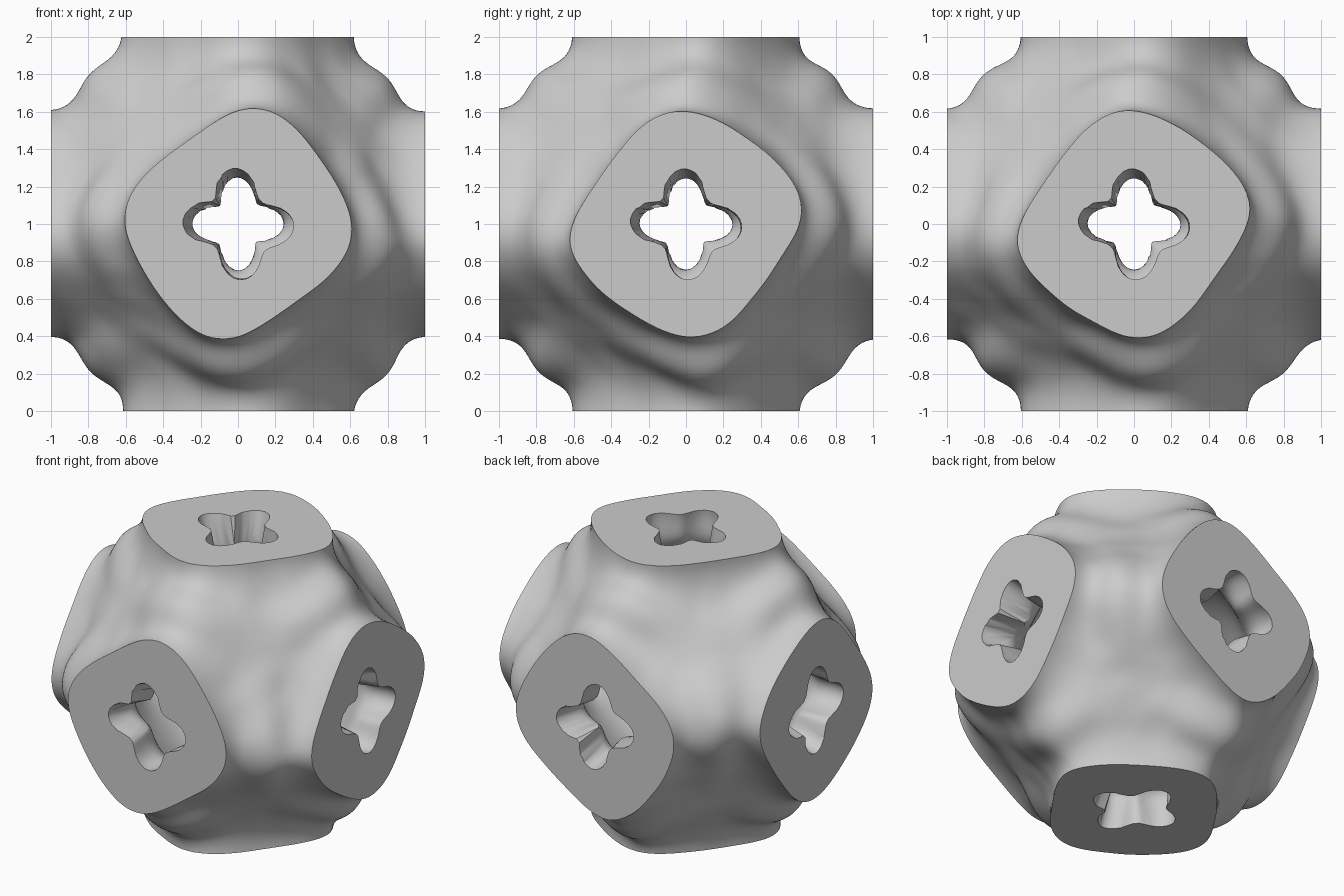
import bpy
import bmesh
import math
from math import cos, sin, pi
from mathutils import Vector, noise

old = bpy.data.objects.get("Cube")
if old:
    bpy.data.objects.remove(old, do_unlink=True)

DIVISIONS = 72
REACH = 1.1          # surfaces overshoot the cube a little, then get trimmed
CYCLE = ((0, 1, 2), (1, 2, 0), (2, 0, 1))   # arm axis and its two cross axes


def body(p):
    """Positive inside the six-armed outer surface, with twisted arm mouths."""
    c = [cos(pi * t) for t in p]
    s = [sin(pi * t) for t in p]
    twist = sum((1 - c[a]) * s[v] * c[v] * s[u] for a, u, v in CYCLE)
    return sum(c) + 0.15 * twist + 0.315


def void(p):
    """Positive inside the rounded room and its four-lobed, necked mouths."""
    c = [cos(pi * t) for t in p]
    s = [sin(pi * t) for t in p]
    twist = sum(2 * s[a] * c[a] * c[u] * s[v] for a, u, v in CYCLE)
    lobes = sum(((1 - c[a]) / 2) ** 2 * (1 - cos(4 * math.atan2(p[v], p[u])))
                for a, u, v in CYCLE)
    neck = sum(((1 - c[a]) / 2) ** 3 * s[a] ** 2 for a in range(3))
    return sum(c) + 0.1 * twist - 0.124 * lobes - neck - 0.588


def swelling(n):
    """Extra radius on the broad ridges between neighbouring arms."""
    total = 0
    for c, a, b in CYCLE:
        flat = n[a] ** 2 + n[b] ** 2
        if flat > 0.3:
            near = (abs(n[a]) + abs(n[b])) ** 2 / (2 * flat)
            total += 0.085 * near ** (50 * flat ** 3) * flat ** 5
    return total + 0.01 * noise.noise(n * 5)


def project(vert, field, bumpy):
    """Slide a cube vertex along a path that flares out to it from the centre."""
    start = vert.co.copy()

    def path(t):
        return Vector([k * t ** (2 - abs(k)) for k in start])

    low, high = 0.0, REACH
    if field(path(REACH)) < 0:
        for _ in range(16):
            mid = (low + high) / 2
            if field(path(mid)) > 0:
                low = mid
            else:
                high = mid
    vert.co = path(high)
    if bumpy and high < REACH:
        vert.co *= 1 + swelling(vert.co.normalized())


# Outer skin and inner skin, both from a gridded cube
bm = bmesh.new()
bmesh.ops.create_cube(bm, size=2)
bmesh.ops.subdivide_edges(bm, edges=bm.edges[:], cuts=DIVISIONS - 1,
                          use_grid_fill=True)
outer = bm.verts[:]
copy = bmesh.ops.duplicate(bm, geom=bm.verts[:] + bm.edges[:] + bm.faces[:])
inner = [g for g in copy["geom"] if isinstance(g, bmesh.types.BMVert)]
for v in outer:
    project(v, body, True)
for v in inner:
    project(v, void, False)

# Trim to the cube
planes = [(axis, side) for axis in range(3) for side in (-1, 1)]
for axis, side in planes:
    normal = Vector((0, 0, 0))
    normal[axis] = side
    bmesh.ops.bisect_plane(bm, geom=bm.verts[:] + bm.edges[:] + bm.faces[:],
                           dist=1e-5, plane_co=normal, plane_no=normal,
                           clear_outer=True)
bmesh.ops.remove_doubles(bm, verts=bm.verts[:], dist=1e-4)

# Flat ring-shaped ends on the six arms
for axis, side in planes:
    normal = Vector((0, 0, 0))
    normal[axis] = side
    rim = [e for e in bm.edges if e.is_boundary
           and all(abs(v.co[axis] * side - 1) < 1e-3 for v in e.verts)]
    bmesh.ops.triangle_fill(bm, edges=rim, use_beauty=True, normal=normal)
bmesh.ops.recalc_face_normals(bm, faces=bm.faces[:])
bmesh.ops.translate(bm, verts=bm.verts[:], vec=(0, 0, 1))

mesh = bpy.data.meshes.new("hollow_six_armed_cell")
bm.to_mesh(mesh)
bm.free()
cell = bpy.data.objects.new("hollow_six_armed_cell", mesh)
bpy.context.collection.objects.link(cell)

# Single grey material
grey = bpy.data.materials.new("light grey")
grey.use_nodes = True
colour = (0.6, 0.6, 0.6, 1)
grey.diffuse_color = colour
grey.node_tree.nodes["Principled BSDF"].inputs["Base Color"].default_value = colour
mesh.materials.append(grey)

bpy.ops.object.select_all(action="DESELECT")
cell.select_set(True)
bpy.context.view_layer.objects.active = cell
bpy.ops.object.shade_smooth_by_angle(angle=math.radians(35))
